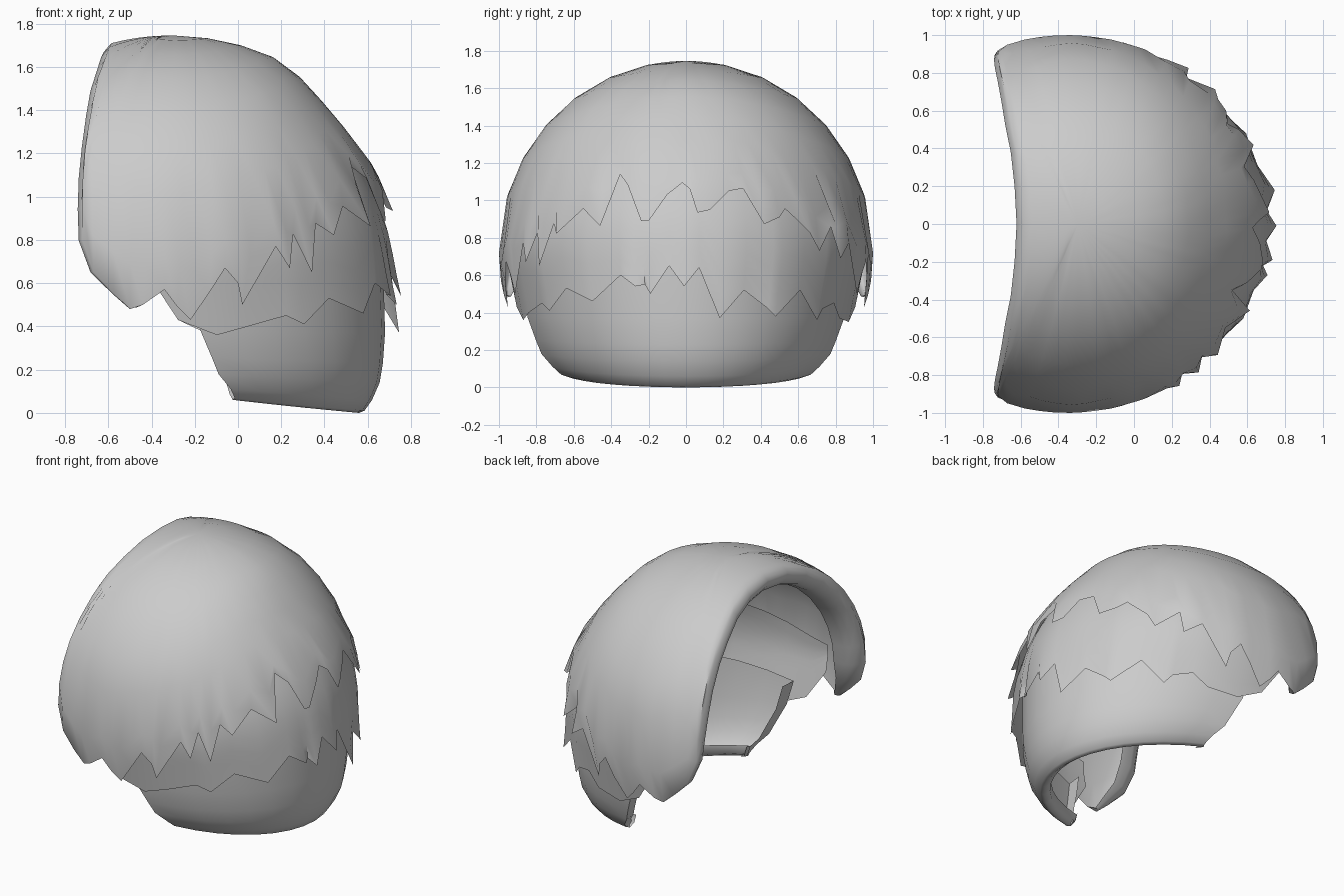
import bpy, bmesh
from math import sqrt, sin, cos, asin, atan2, degrees, radians
from mathutils import Vector

if "Cube" in bpy.data.objects:
    bpy.data.objects.remove(bpy.data.objects["Cube"])

CX, CZ = -0.35, 0.72            # centre of the head ellipsoid
R = Vector((1.07, 1.0, 1.03))   # its radii


def grid_object(name, columns, closed=False):
    """Skin a list of equal-length point columns."""
    bm = bmesh.new()
    cols = [[bm.verts.new(p) for p in c] for c in columns]
    n = len(cols)
    for i in range(n if closed else n - 1):
        a, b = cols[i], cols[(i + 1) % n]
        for j in range(len(a) - 1):
            bm.faces.new((a[j], a[j + 1], b[j + 1], b[j]))
    bmesh.ops.remove_doubles(bm, verts=bm.verts, dist=0.0005)
    bmesh.ops.recalc_face_normals(bm, faces=bm.faces)
    me = bpy.data.meshes.new(name)
    bm.to_mesh(me)
    bm.free()
    ob = bpy.data.objects.new(name, me)
    bpy.context.collection.objects.link(ob)
    bpy.ops.object.select_all(action='DESELECT')
    ob.select_set(True)
    bpy.context.view_layer.objects.active = ob
    bpy.ops.object.shade_smooth_by_angle(angle=radians(60))


def interp(x, table):
    for (x0, v0), (x1, v1) in zip(table, table[1:]):
        if x <= x1:
            return v0 + (v1 - v0) * max(0, (x - x0) / (x1 - x0))
    return table[-1][1]


def bulge(d):
    """Slightly flattened slope on the upper back of the head."""
    f = interp(degrees(atan2(d.z, d.x)),
               [(0, 1), (12, 1), (22, 1.005), (32, .978), (43, .977),
                (60, 1.02), (78, 1.003), (104, .985), (125, 1)])
    return 1 + (f - 1) * max(0, 1 - abs(d.y) * 1.2)


def to_world(d, s=1.0, dx=0.0):
    s *= bulge(d)
    return Vector((CX + d.x * R.x * s + dx, d.y * R.y * s, CZ + d.z * R.z * s))


def from_xz(x, z, side):
    u, w = (x - CX) / R.x, (z - CZ) / R.z
    return Vector((u, side * sqrt(max(0, 1 - u * u - w * w)), w)).normalized()


def from_yz(y, z):
    w = (z - CZ) / R.z
    return Vector((sqrt(max(0, 1 - y * y - w * w)), y, w)).normalized()


def tooth(zs, i):
    """1 at a tip, -1 at a notch, 0 elsewhere."""
    if 0 < i < len(zs) - 1:
        if zs[i] < min(zs[i - 1], zs[i + 1]):
            return 1
        if zs[i] > max(zs[i - 1], zs[i + 1]):
            return -1
    return 0


# Top layer: boundary runs down the face rim, along the side, round the jagged back
rim = [(-.63, 1.69), (-.65, 1.62), (-.68, 1.52), (-.70, 1.40), (-.72, 1.25),
       (-.735, 1.1), (-.74, .95), (-.735, .8)]
side_hem = [(-.68, .65), (-.58, .55), (-.5, .48), (-.44, .5), (-.34, .57),
            (-.28, .49), (-.22, .43), (-.13, .56), (-.06, .67), (0, .6), (.02, .5)]
back_hem = [(-.87, .77), (-.84, .67), (-.81, .83), (-.77, .65), (-.72, .88),
            (-.68, .82), (-.56, .96), (-.45, .86), (-.36, 1.15), (-.31, 1.08),
            (-.24, .89), (-.2, .89), (-.1, 1.03), (-.02, 1.1), (.02, 1.06),
            (.06, .93), (.13, .95), (.23, 1.05), (.31, 1.07), (.41, .87),
            (.5, .91), (.54, .96), (.6, .89), (.66, .83), (.7, .73),
            (.79, .86), (.81, .69), (.87, .77)]


def half(side):
    pts = [(from_xz(x, z, side), 1.0, 1.0) for x, z in rim]
    return pts + [(from_xz(x, z, side), max(0, .8 - .3 * i), 1.0)
                  for i, (x, z) in enumerate(side_hem)]


boundary = [(from_xz(-.62, 1.717, 1), 1.0, 1.0)] + half(-1)
zs = [z for y, z in back_hem]
for i, (y, z) in enumerate(back_hem):
    boundary.append((from_yz(y, z), 0.0, 1 + .02 * tooth(zs, i)))
boundary += half(1)[::-1]

crown = Vector((0.05, 0, 1)).normalized()
N = len(boundary)
columns = []
for k, (d, w, s) in enumerate(boundary):
    # upper rows follow an averaged boundary so the dome stays even
    avg = sum((boundary[(k + j) % N][0] for j in (-2, -1, 0, 1, 2)), Vector()).normalized()
    if w > .7:
        avg = d
    col = [to_world(crown.slerp(avg, i / 8 * (1 if w > .7 else .95))) for i in range(7)]
    col.append(to_world(crown.slerp(avg.slerp(d, .6), .9)))
    col.append(to_world(d, s - .012 * w, .01 * w))
    # rolled lip turning into the face opening
    for ds, dx in ((.035, -.015), (.075, -.02), (.115, 0), (.135, .04), (.14, .12)):
        col.append(to_world(d, s - ds * w, dx * w))
    columns.append(col)
grid_object("top_hair_layer", columns, closed=True)

# Middle layer: jagged band showing below the top layer
mid_hem = [(-.905, .43), (-.87, .36), (-.84, .4), (-.77, .45), (-.73, .41),
           (-.64, .53), (-.5, .46), (-.35, .6), (-.27, .54), (-.22, .55),
           (-.19, .5), (-.09, .65), (-.01, .54), (.07, .64), (.18, .37),
           (.31, .52), (.44, .42), (.48, .38), (.61, .52), (.7, .36),
           (.73, .42), (.79, .45), (.82, .37), (.87, .35), (.905, .43)]


def mid_radii(z):
    if z > CZ:
        s = sqrt(1 - ((z - CZ) / R.z) ** 2)
        back = interp(z, [(.72, .985), (.9, .97), (1.1, .945), (1.3, .93)])
        return R.x * s * back, R.y * s * min(back, .965)
    return 1.055 + .08 * (CZ - z), .965 - .2 * (CZ - z)


def mid_column(a, z0, flare):
    top = .8 + .43 * max(0, cos(a))
    col = []
    for i in range(8):
        z = top + (z0 - top) * i / 7
        rx, ry = mid_radii(z)
        rx += flare * (i / 7) ** 3
        col.append((CX + rx * cos(a), ry * sin(a), z))
    return col


zs = [z for y, z in mid_hem]
columns = [mid_column(-1.62, .62, 0)]
for i, (y, z) in enumerate(mid_hem):
    a = asin(max(-1, min(1, y / mid_radii(z)[1])))
    columns.append(mid_column(a, z, .015 + .02 * tooth(zs, i)))
columns.append(mid_column(1.62, .62, 0))
grid_object("middle_hair_layer", columns)

# Nape layer: curved band rolled under at the bottom (z, rx, ry, end angle)
nape = [(.5, 1.02, .88, 82), (.37, 1.03, .86, 80), (.23, 1.02, .825, 77),
        (.14, 1.005, .80, 75), (.06, .97, .755, 71), (.01, .935, .715, 69),
        (0, .91, .69, 69), (.03, .87, .66, 69), (.1, .86, .66, 70)]
columns = []
for i in range(-10, 11):
    # the outermost columns turn inward as a rolled front edge
    t = max(-1, min(1, i / 8))
    inset = (0, .05, .12)[max(0, abs(i) - 8)]
    col = []
    for j, (z, rx, ry, end) in enumerate(nape):
        a = radians(end) * t
        lift = .06 * t * t * max(0, 1 - z / .4)
        if j == 0:
            lift = .25 * cos(a)                 # tucks up behind the middle layer
        s = 1 - inset * (1 if j < 6 else .3)
        col.append((CX + rx * cos(a) + inset * .1, ry * sin(a) * s, z + lift))
    columns.append(col)
grid_object("nape_hair_layer", columns)
